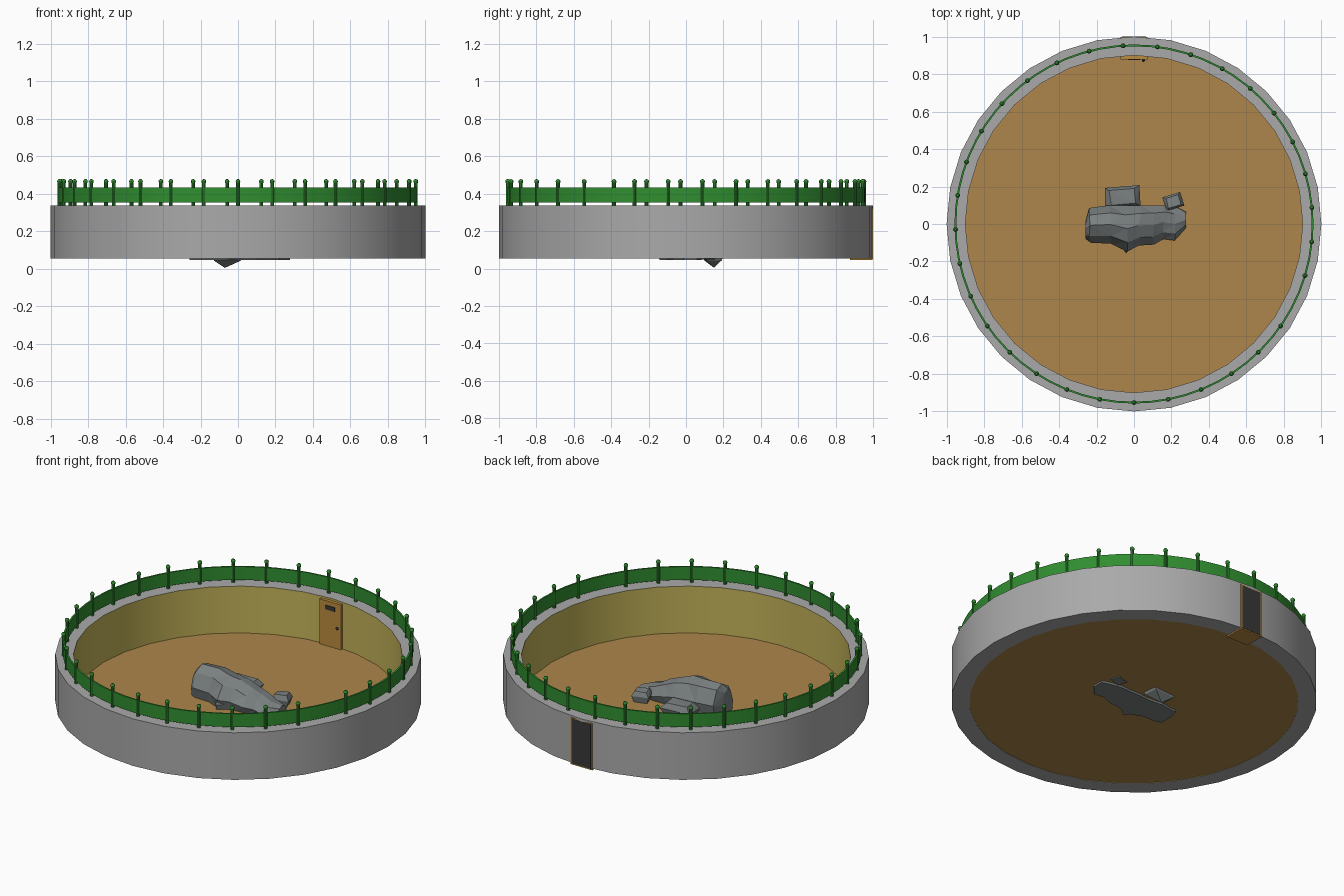
import bpy, bmesh, math, random
from mathutils import Matrix, Vector

if "Cube" in bpy.data.objects:
    bpy.data.objects.remove(bpy.data.objects["Cube"])

random.seed(4)
Z0, Z1 = 0.053, 0.337      # underside and top of the wall


def mat(name, r, g, b):
    m = bpy.data.materials.new(name)
    m.diffuse_color = (r, g, b, 1)
    m.use_nodes = True
    m.node_tree.nodes["Principled BSDF"].inputs["Base Color"].default_value = m.diffuse_color
    return m


stone = mat("wall_grey", .4, .4, .4)
yellow = mat("inner_yellow", .55, .45, .1)
sand = mat("floor_brown", .42, .24, .07)
green = mat("fence_green", .03, .27, .03)
rock = mat("rock_grey", .2, .22, .22)
wood = mat("door_wood", .5, .26, .05)
dark = mat("door_dark", .04, .04, .04)


def finish(name, bm, mats, smooth=False):
    bmesh.ops.recalc_face_normals(bm, faces=bm.faces)
    me = bpy.data.meshes.new(name)
    bm.to_mesh(me)
    bm.free()
    ob = bpy.data.objects.new(name, me)
    bpy.context.collection.objects.link(ob)
    for m in mats:
        me.materials.append(m)
    if smooth:
        bpy.ops.object.select_all(action='DESELECT')
        ob.select_set(True)
        bpy.context.view_layer.objects.active = ob
        bpy.ops.object.shade_smooth_by_angle(angle=math.radians(30))
    return ob


def ring(name, r_out, r_in, z0, z1, sides, mats):
    """Closed ring; the inner side uses the last material."""
    bm = bmesh.new()
    prof = [(r_out, z0), (r_out, z1), (r_in, z1), (r_in, z0)]
    loops = []
    for i in range(sides):
        a = math.tau * i / sides
        loops.append([bm.verts.new((r * math.cos(a), r * math.sin(a), z)) for r, z in prof])
    for i in range(sides):
        p, q = loops[i], loops[(i + 1) % sides]
        for j in range(4):
            k = (j + 1) % 4
            f = bm.faces.new((p[j], q[j], q[k], p[k]))
            f.material_index = len(mats) - 1 if j == 2 else 0
    return finish(name, bm, mats, True)


def box(name, x0, x1, y0, y1, z0, z1, m):
    bm = bmesh.new()
    bmesh.ops.create_cube(bm, size=1, matrix=Matrix.Translation(
        ((x0 + x1) / 2, (y0 + y1) / 2, (z0 + z1) / 2)) @ Matrix.Diagonal((x1 - x0, y1 - y0, z1 - z0, 1)))
    return finish(name, bm, [m])


# Round wall and floor
ring("round_wall", 1, .9, Z0, Z1, 32, [stone, yellow])
bm = bmesh.new()
bmesh.ops.create_circle(bm, cap_ends=True, segments=32, radius=.9,
                        matrix=Matrix.Translation((0, 0, Z0 + .002)))
finish("floor", bm, [sand])

# Fence band and posts with ball caps, leaving one gap at the front right
ring("fence_band", .958, .948, .352, .432, 64, [green])
bm = bmesh.new()
for k in range(-26, 6):
    a = math.radians(11.03 * k)
    x, y = .953 * math.sin(a), -.953 * math.cos(a)
    bmesh.ops.create_cone(bm, cap_ends=True, segments=10, radius1=.01, radius2=.01, depth=.13,
                          matrix=Matrix.Translation((x, y, .4)))
    bmesh.ops.create_uvsphere(bm, u_segments=10, v_segments=6, radius=.013,
                              matrix=Matrix.Translation((x, y, .465)))
finish("fence_posts", bm, [green], True)

# Door through the back wall
box("door", -.072, .072, .878, .998, .045, .326, wood)
box("door_back", -.064, .064, .99, 1.0, .052, .32, dark)
box("door_window", -.032, .032, .874, .88, .275, .3, dark)
bm = bmesh.new()
bmesh.ops.create_uvsphere(bm, u_segments=10, v_segments=6, radius=.008,
                          matrix=Matrix.Translation((.05, .873, .18)))
finish("door_knob", bm, [dark], True)

# Main rock: lofted cross-sections (x, y min, y max, top z)
sections = [(-.258, -.08, .02, .195), (-.235, -.1, .085, .228), (-.13, -.105, .1, .228),
            (-.04, -.148, .098, .217), (.03, -.115, .1, .2), (.1, -.11, .1, .168),
            (.16, -.08, .1, .14), (.22, -.088, .09, .118), (.278, -.02, .065, .1)]
bm = bmesh.new()
loops = []
for x, a, b, t in sections:
    w, h = b - a, t - .045
    pts = [(a + .1 * w, .045), (a, .045 + .4 * h), (a + .2 * w, .045 + .82 * h), (a + .5 * w, t),
           (b - .2 * w, .045 + .9 * h), (b, .045 + .45 * h), (b - .1 * w, .045)]
    loops.append([bm.verts.new((x + random.uniform(-.008, .008) * (abs(x) < .25), y, z))
                  for y, z in pts])
for p, q in zip(loops, loops[1:]):
    for j in range(7):
        k = (j + 1) % 7
        bm.faces.new((p[j], q[j], q[k], p[k]))
bm.faces.new(loops[0])
bm.faces.new(loops[-1])
bmesh.ops.triangulate(bm, faces=bm.faces)
finish("main_rock", bm, [rock])


# Small rocks: jittered boulders reshaped by a convex hull
def boulder(name, centre, size, turn, spike=None):
    bm = bmesh.new()
    m = Matrix.Translation(centre) @ Matrix.Rotation(turn, 4, 'Z')
    for sx in (-1, 1):
        for sy in (-1, 1):
            for sz, s in ((-1, .75), (.2, 1), (1, .72)):
                j = random.uniform(.88, 1)
                bm.verts.new(m @ Vector((sx * s * j * size[0], sy * s * size[1], sz * j * size[2])))
    if spike:
        bm.verts.new(spike)
    bmesh.ops.convex_hull(bm, input=bm.verts)
    finish(name, bm, [rock])


boulder("side_rock", (-.06, .145, .085), (.1, .055, .045), .08, (-.07, .15, .004))
boulder("end_rock", (.21, .12, .085), (.05, .038, .038), .3)
boulder("front_rock", (-.04, -.1, .08), (.04, .04, .035), .7)
